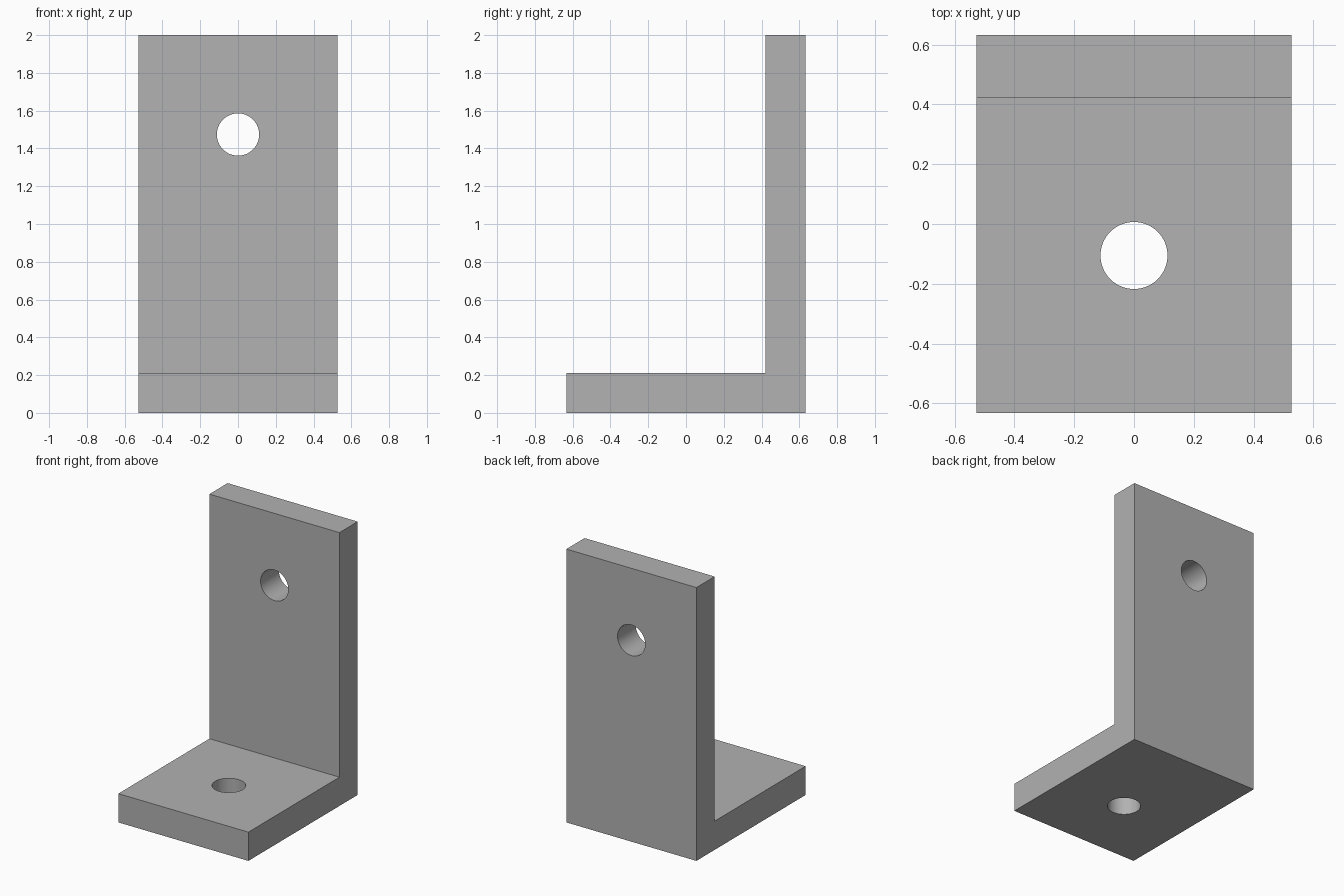
import bpy
import bmesh
from math import pi, radians

cube = bpy.data.objects.get("Cube")
if cube:
    bpy.data.objects.remove(cube, do_unlink=True)

# Overall sizes
U = 1 / 19
WIDTH, DEPTH, HEIGHT, THICK = 20 * U, 24 * U, 2.0, 4 * U
HOLE_RADIUS = 0.112

# Plain grey metal
grey = bpy.data.materials.new("grey metal")
grey.use_nodes = True
colour = (0.445, 0.445, 0.445, 1)
grey.diffuse_color = colour
grey.node_tree.nodes["Principled BSDF"].inputs["Base Color"].default_value = colour

# L-shaped side profile, extruded across the width
front, back = -DEPTH / 2, DEPTH / 2
profile = [(front, 0), (back, 0), (back, HEIGHT), (back - THICK, HEIGHT),
           (back - THICK, THICK), (front, THICK)]
bm = bmesh.new()
side = bm.faces.new([bm.verts.new((-WIDTH / 2, y, z)) for y, z in profile])
swept = bmesh.ops.extrude_face_region(bm, geom=[side])["geom"]
bmesh.ops.translate(bm, vec=(WIDTH, 0, 0),
                    verts=[v for v in swept if isinstance(v, bmesh.types.BMVert)])
bmesh.ops.recalc_face_normals(bm, faces=bm.faces)
mesh = bpy.data.meshes.new("angle_bracket")
bm.to_mesh(mesh)
bm.free()
mesh.materials.append(grey)
bracket = bpy.data.objects.new("angle_bracket", mesh)
bpy.context.collection.objects.link(bracket)


def drill(location, rotation):
    """Cut a round hole through the bracket."""
    bpy.ops.mesh.primitive_cylinder_add(vertices=64, radius=HOLE_RADIUS, depth=THICK * 2,
                                        location=location, rotation=rotation)
    cutter = bpy.context.object
    cutter.name = "hole_cutter"
    cutter.hide_render = True
    cutter.data.materials.append(grey)
    cut = bracket.modifiers.new("hole", 'BOOLEAN')
    cut.operation = 'DIFFERENCE'
    cut.solver = 'EXACT'
    cut.object = cutter
    bpy.ops.object.select_all(action='DESELECT')
    bracket.select_set(True)
    bpy.context.view_layer.objects.active = bracket
    bpy.ops.object.modifier_apply(modifier=cut.name)
    bpy.data.objects.remove(cutter, do_unlink=True)


# Hole in the base plate, then in the upright plate
drill((0, -2 * U, THICK / 2), (0, 0, 0))
drill((0, back - THICK / 2, 28 * U), (pi / 2, 0, 0))

# Smooth hole walls, sharp plate edges
bpy.ops.object.shade_smooth_by_angle(angle=radians(30))
